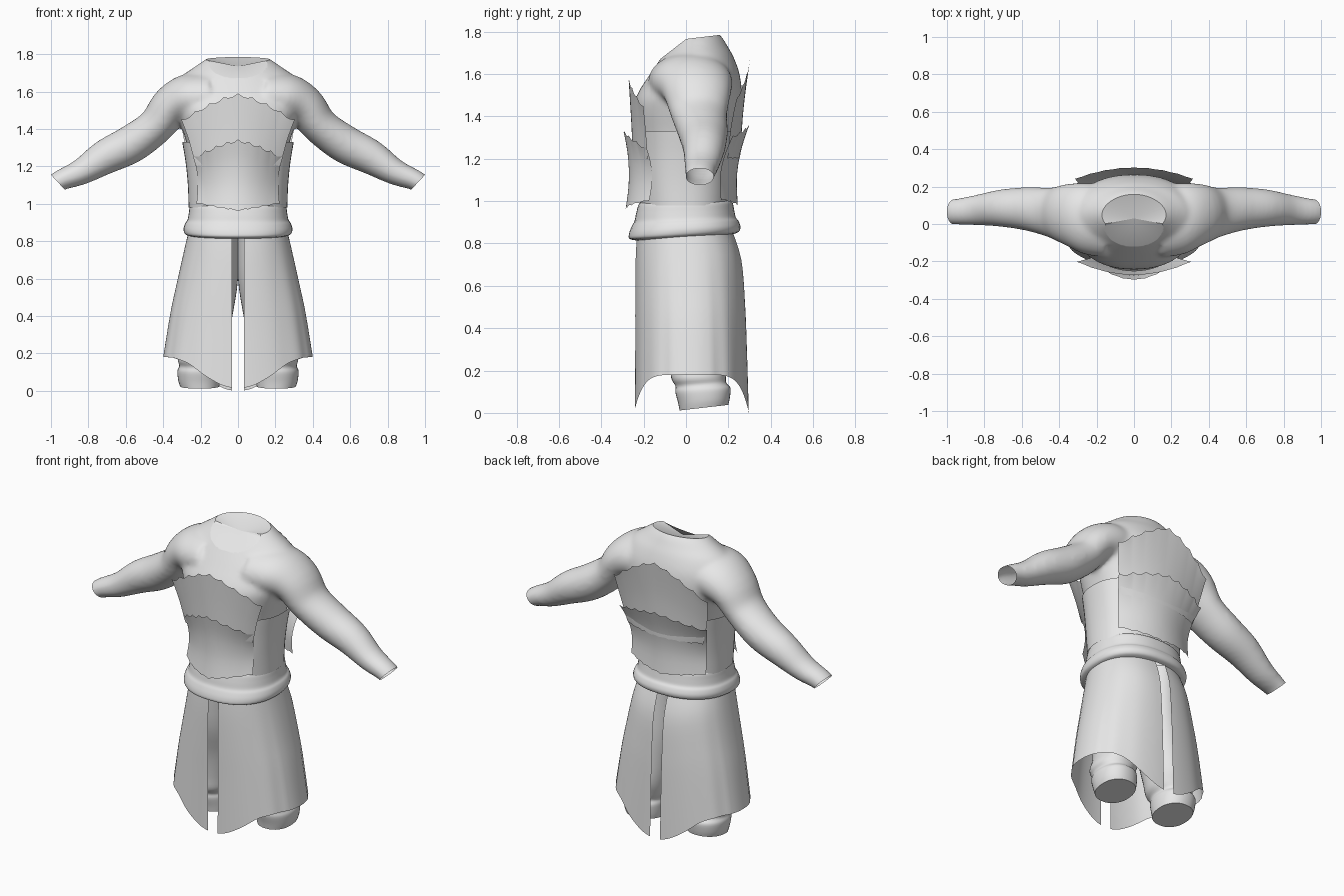
import bpy, bmesh, math
from mathutils import Vector

cube = bpy.data.objects.get("Cube")
if cube:
    bpy.data.objects.remove(cube)

grey = bpy.data.materials.new("cloth_grey")
grey.use_nodes = True
grey.diffuse_color = (0.8, 0.8, 0.8, 1)
grey.node_tree.nodes["Principled BSDF"].inputs["Base Color"].default_value = (0.8, 0.8, 0.8, 1)


def spline(rows, steps=4):
    """Smooth interpolation through a list of equal-length tuples."""
    out = []
    for i in range(len(rows) - 1):
        a, b = rows[max(i - 1, 0)], rows[i]
        c, d = rows[i + 1], rows[min(i + 2, len(rows) - 1)]
        for s in range(steps):
            t = s / steps
            out.append(tuple(
                q + 0.5 * t * (r - p + t * (2 * p - 5 * q + 4 * r - w + t * (3 * (q - r) + w - p)))
                for p, q, r, w in zip(a, b, c, d)))
    return out + [rows[-1]]


def sample(rows, t):
    """Point at fraction t along evenly indexed rows."""
    f = min(max(t, 0), 1) * (len(rows) - 1)
    i = min(int(f), len(rows) - 2)
    return [p + (q - p) * (f - i) for p, q in zip(rows[i], rows[i + 1])]


def power(value, exponent):
    return math.copysign(abs(value) ** exponent, value)


def oval(cx, hx, y_front, y_back, z, count=48, n=2.3):
    """Horizontal rounded cross-section."""
    yc, hy = (y_front + y_back) / 2, (y_back - y_front) / 2
    angles = [math.tau * k / count for k in range(count)]
    return [Vector((cx + hx * power(math.cos(a), 2 / n), yc + hy * power(math.sin(a), 2 / n), z))
            for a in angles]


def loft(bm, rings, closed=True, caps=True):
    rows = [[bm.verts.new(p) for p in ring] for ring in rings]
    n = len(rows[0])
    for low, high in zip(rows, rows[1:]):
        for k in range(n if closed else n - 1):
            j = (k + 1) % n
            bm.faces.new((low[k], low[j], high[j], high[k]))
    if caps:
        bm.faces.new(rows[0][::-1])
        bm.faces.new(rows[-1])


def finish(name, bm, sheet=False):
    bmesh.ops.recalc_face_normals(bm, faces=bm.faces)
    if sheet:  # open sheets must face away from the body
        facing = 0
        for f in bm.faces:
            c = f.calc_center_median()
            facing += f.normal.x * c.x + f.normal.y * c.y
        if facing < 0:
            bmesh.ops.reverse_faces(bm, faces=bm.faces)
    mesh = bpy.data.meshes.new(name)
    bm.to_mesh(mesh)
    bm.free()
    mesh.materials.clear()
    mesh.materials.append(grey)
    mesh.polygons.foreach_set("use_smooth", [True] * len(mesh.polygons))
    mesh.set_sharp_from_angle(angle=math.radians(40))
    obj = bpy.data.objects.new(name, mesh)
    bpy.context.collection.objects.link(obj)
    return obj


# Shirt: torso and sleeves blended into one skin, then cut at neck, wrists and hem
# torso rows: z, half width, front, back, roundness
torso = [(.9, .24, -.22, .2, 2.3), (1.0, .235, -.21, .2, 2.3), (1.15, .25, -.22, .21, 2.3),
         (1.3, .27, -.23, .235, 2.3), (1.42, .305, -.243, .255, 2.3), (1.5, .33, -.232, .265, 2.3),
         (1.6, .335, -.17, .253, 2.2), (1.68, .3, -.115, .225, 2), (1.73, .235, -.08, .197, 1.9),
         (1.78, .162, -.045, .165, 1.9), (1.84, .06, 0, .1, 1.9)]
# sleeve rows: x, z, radius, y centre, y radius
sleeve = [(.15, 1.57, .13, .015, .195), (.27, 1.56, .132, .03, .19), (.36, 1.515, .112, .05, .163),
          (.44, 1.415, .098, .06, .135), (.57, 1.32, .102, .08, .117), (.71, 1.25, .093, .085, .1),
          (.84, 1.17, .07, .075, .082), (.965, 1.117, .054, .065, .068), (1.03, 1.05, .054, .065, .068)]
bm = bmesh.new()
loft(bm, [oval(0, hx, yf, yb, z, n=n) for z, hx, yf, yb, n in spline(torso)])
path = spline(sleeve)
for side in (-1, 1):
    rings = []
    for i, (x, z, r, yc, ry) in enumerate(path):
        a, b = path[max(i - 1, 0)], path[min(i + 1, len(path) - 1)]
        d = Vector((b[0] - a[0], b[1] - a[1])).normalized()
        ring = []
        for k in range(32):
            t = math.tau * k / 32
            ring.append(Vector((side * (x - d.y * r * math.sin(t)), yc + ry * math.cos(t),
                                z + d.x * r * math.sin(t))))
        rings.append(ring)
    loft(bm, rings)
blank = finish("shirt_blank", bm)
remesh = blank.modifiers.new("blend", 'REMESH')
remesh.mode = 'VOXEL'
remesh.voxel_size = 0.013
relax = blank.modifiers.new("relax", 'SMOOTH')
relax.factor, relax.iterations = 0.5, 10
bpy.context.view_layer.update()
skin = bpy.data.meshes.new_from_object(blank.evaluated_get(bpy.context.evaluated_depsgraph_get()))
bpy.data.objects.remove(blank)
bm = bmesh.new()
bm.from_mesh(skin)
cuts = [((0, .16, 1.785), (0, -.12, 1)), ((0, 0, 1.765), (0, -.085, .11)),
        ((1, 0, 1.155), (.73, 0, -.68)), ((-1, 0, 1.155), (-.73, 0, -.68)),
        ((0, 0, .96), (0, 0, -1))]
for point, normal in cuts:
    bmesh.ops.bisect_plane(bm, geom=bm.verts[:] + bm.edges[:] + bm.faces[:], dist=1e-5,
                           plane_co=point, plane_no=Vector(normal).normalized(), clear_outer=True)
# Shallow dished neck surface inside the collar
rim = [e for e in bm.edges if e.is_boundary and e.verts[0].co.z > 1.6]
middle = bm.verts.new((0, .03, 1.735))
for e in rim:
    bm.faces.new((e.verts[0], e.verts[1], middle))
finish("shirt", bm)

# Waist wrap showing at the sides between the plates
bm = bmesh.new()
wrap = [(.98, .264, -.215, .205), (1.1, .268, -.225, .212), (1.22, .28, -.23, .225), (1.33, .298, -.235, .24)]
loft(bm, [oval(0, hx, yf, yb, z) for z, hx, yf, yb in spline(wrap)], caps=False)
finish("waist_wrap", bm, sheet=True)


def plate(name, side, profile, top_drop, edge_drop, hem_rise):
    """Sheet with scalloped ends; profile rows are z, half width, centre depth."""
    rows = spline(profile, 6)
    height = rows[-1][0] - rows[0][0]
    columns, levels = 80, 10
    bm = bmesh.new()
    rings = []
    for level in range(levels + 1):
        v = level / levels
        ring = []
        for k in range(columns + 1):
            u = 2 * k / columns - 1
            scallop = math.sin(math.pi * ((abs(u) * 4) % 1)) / height
            start, end = .008 * scallop, 1 - .022 * scallop
            z, w, depth = sample(rows, start + (end - start) * v)
            z += (1 - v) * hem_rise * abs(u) - v * top_drop * abs(u) ** 1.4
            ring.append(Vector((u * w, side * (depth - edge_drop * u * u), z)))
        rings.append(ring)
    loft(bm, rings, closed=False, caps=False)
    finish(name, bm, sheet=True)


# Layered plates, front and back
plate("chest_plate_upper", -1, [(1.2, .225, .25), (1.4, .26, .26), (1.59, .305, .272)], .14, .07, 0)
plate("chest_plate_lower", -1, [(.96, .222, .285), (1.09, .216, .27), (1.22, .22, .275), (1.345, .235, .298)],
      .09, .11, .04)
plate("back_plate_upper", 1, [(1.2, .25, .255), (1.44, .29, .272), (1.67, .315, .302)], .18, .06, 0)
plate("back_plate_lower", 1, [(.975, .25, .245), (1.11, .25, .24), (1.24, .265, .26), (1.37, .295, .302)],
      .06, .08, .03)

# Belt: flat band above a thick roll, dipping at the front
bm = bmesh.new()
belt = [(1.0, .235, -.2, .205), (.99, .256, -.222, .22), (.95, .263, -.235, .228), (.915, .27, -.243, .235),
        (.895, .283, -.255, .248), (.865, .291, -.268, .257), (.84, .283, -.268, .25), (.83, .255, -.235, .225)]
rings = [oval(0, hx, yf, yb, z) for z, hx, yf, yb in spline(belt)]
for ring in rings:
    for p in ring:
        p.z += .035 * p.y * (1.02 - p.z) / .1
loft(bm, rings, caps=False)
finish("belt", bm, sheet=True)

# Skirt: one panel per side, open at centre front and back, hem raised at the sides
skirt = [(.87, .26, -.23, .215), (.72, .288, -.238, .262), (.5, .327, -.24, .28),
         (.3, .361, -.24, .288), (0, .4, -.242, .297)]
for side, name in ((1, "skirt_left"), (-1, "skirt_right")):
    bm = bmesh.new()
    rings = []
    for z, hx, yf, yb in spline(skirt):
        yc, hy = (yf + yb) / 2, (yb - yf) / 2
        fall = (.87 - z) / .87
        ring = []
        for k in range(57):
            a = .06 + (math.pi - .12) * k / 56
            fold = 1 + .012 * fall * math.cos(a * 14)
            x = max(.033, hx * math.sin(a) ** .9 * (fold if abs(a - 1.57) > .3 else 1))
            y = yc - hy * power(math.cos(a), .9)
            hem = .18 - (.165 if a < 1.57 else .18) * abs(math.cos(a)) ** 6
            ring.append(Vector((side * x, y, .87 - (.87 - hem) * fall)))
        rings.append(ring)
    loft(bm, rings, closed=False, caps=False)
    finish(name, bm, sheet=True)

# Trouser legs with gathered cuffs: z, x centre, half width, y centre, y radius
leg = [(.88, .115, .12, 0, .19), (.6, .126, .126, .02, .175), (.4, .16, .13, .05, .15),
       (.25, .18, .12, .065, .14), (.17, .2, .122, .06, .13), (.13, .208, .106, .07, .12),
       (.1, .21, .114, .08, .13), (.05, .208, .112, .085, .122), (.015, .205, .105, .085, .115)]
for side, name in ((1, "trouser_leg_left"), (-1, "trouser_leg_right")):
    bm = bmesh.new()
    rings = [oval(side * cx, hx, yc - hy, yc + hy, z, 36, 2.2) for z, cx, hx, yc, hy in spline(leg)]
    for ring in rings:
        for p in ring:
            p.z += .12 * p.y * max(0, 1 - p.z / .3)
    loft(bm, rings)
    finish(name, bm)
